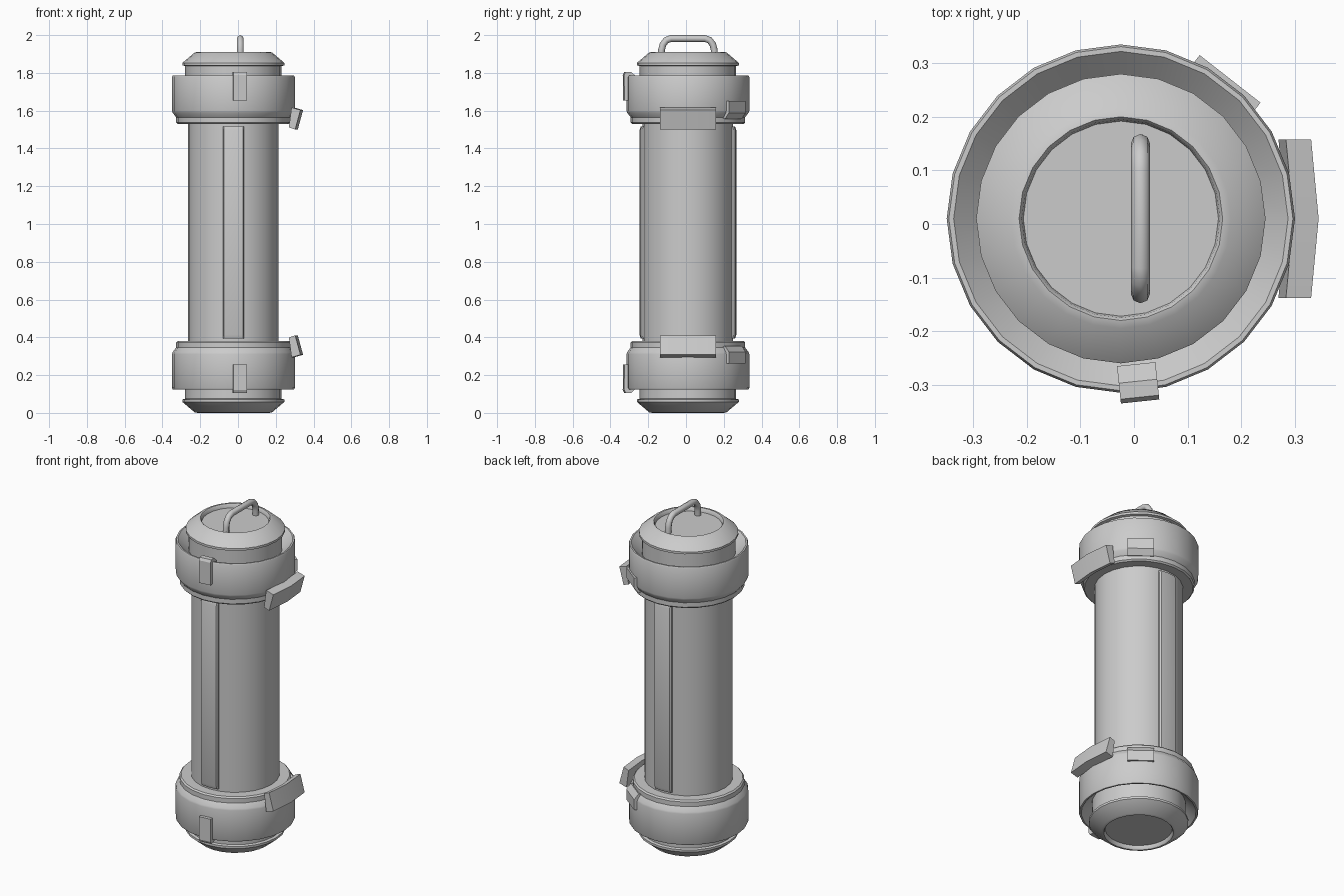
import bpy, bmesh, math
from mathutils import Vector

if "Cube" in bpy.data.objects:
    bpy.data.objects.remove(bpy.data.objects["Cube"])

CX, CY, H = -0.0245, 0.01, 1.911   # axis position, height without handle


def finish(bm, name, angle=35):
    bmesh.ops.recalc_face_normals(bm, faces=bm.faces[:])
    me = bpy.data.meshes.new(name)
    bm.to_mesh(me)
    bm.free()
    ob = bpy.data.objects.new(name, me)
    bpy.context.collection.objects.link(ob)
    bpy.ops.object.select_all(action='DESELECT')
    ob.select_set(True)
    bpy.context.view_layer.objects.active = ob
    bpy.ops.object.shade_smooth_by_angle(angle=math.radians(angle))
    return ob


def flip(profile):
    """Mirror a (radius, z) profile top to bottom."""
    return [(r, H - z) for r, z in profile]


def lathe(name, profile, closed=False, n=24):
    bm = bmesh.new()
    rings = []
    for r, z in profile:
        if r == 0:
            rings.append([bm.verts.new((CX, CY, z))] * n)
        else:
            rings.append([bm.verts.new((CX + r * math.cos(2 * math.pi * i / n),
                                        CY + r * math.sin(2 * math.pi * i / n), z))
                          for i in range(n)])
    pairs = list(zip(rings, rings[1:]))
    if closed:
        pairs.append((rings[-1], rings[0]))
    for a, b in pairs:
        for i in range(n):
            j = (i + 1) % n
            bm.faces.new(list(dict.fromkeys((a[i], a[j], b[j], b[i]))))
    return finish(bm, name)


def strip(name, profile, stations, angle):
    """Sweep a (radius, z) outline sideways; stations are (offset, radial shift)."""
    a = math.radians(angle)
    out, side = Vector((math.cos(a), math.sin(a), 0)), Vector((-math.sin(a), math.cos(a), 0))
    bm = bmesh.new()
    rings = [[bm.verts.new(Vector((CX, CY, z)) + out * (r + dr) + side * t)
              for r, z in profile] for t, dr in stations]
    n = len(profile)
    for p, q in zip(rings, rings[1:]):
        for i in range(n):
            j = (i + 1) % n
            bm.faces.new((p[i], p[j], q[j], q[i]))
    bm.faces.new(rings[0])
    bm.faces.new(rings[-1])
    return finish(bm, name, 25)


# Central tube
lathe("body_tube", [(0.24, 0.3), (0.24, 1.61)])

# Raised strips at front and back of the tube
panel = [(0.23, 0.395), (0.25, 0.395), (0.257, 0.415),
         (0.257, 1.495), (0.25, 1.515), (0.23, 1.515)]
arc = [(-0.056, -0.013), (-0.05, -0.005), (0, 0), (0.05, -0.005), (0.056, -0.013)]
strip("front_panel", panel, arc, -90)
strip("back_panel", panel, arc, 90)

# End fittings, modelled at the top and mirrored to the bottom
cap = [(0, 1.888), (0.182, 1.888), (0.185, 1.905), (0.19, 1.911), (0.205, 1.908),
       (0.27, 1.853), (0.27, 1.840), (0.255, 1.836), (0.255, 1.68)]
collar = [(0.23, 1.53), (0.295, 1.53), (0.303, 1.538), (0.303, 1.565), (0.322, 1.59),
          (0.325, 1.60), (0.325, 1.778), (0.321, 1.786), (0.312, 1.786), (0.25, 1.725)]
hook = [(0.318, 1.655), (0.342, 1.655), (0.343, 1.79), (0.335, 1.805), (0.305, 1.805),
        (0.273, 1.775), (0.273, 1.745), (0.305, 1.778), (0.318, 1.77)]
bracket = [(0.312, 1.65), (0.331, 1.65), (0.331, 1.588), (0.306, 1.556),
           (0.293, 1.56), (0.312, 1.59)]
lever = [(0.322, 1.617), (0.369, 1.603), (0.341, 1.50), (0.308, 1.512)]

for end, f in (("top", list), ("bottom", flip)):
    lathe(end + "_cap", f(cap))
    lathe(end + "_collar", f(collar), closed=True)
    strip(end + "_front_hook", f(hook), [(-0.036, 0), (0.036, 0)], -84)
    strip(end + "_rear_bracket", f(bracket), [(-0.072, 0), (0.072, 0)], 52)
    strip(end + "_lever", f(lever), [(-0.148, -0.014), (0, 0), (0.148, -0.014)], 0)

# Carrying handle
cu = bpy.data.curves.new("handle", 'CURVE')
cu.dimensions = '3D'
cu.bevel_depth = 0.018
cu.bevel_resolution = 2
cu.use_fill_caps = True
path = [(-0.13, 1.87), (-0.13, 1.92), (-0.122, 1.95), (-0.105, 1.973), (-0.08, 1.982),
        (0.10, 1.982), (0.125, 1.973), (0.142, 1.95), (0.15, 1.92), (0.15, 1.87)]
sp = cu.splines.new('POLY')
sp.points.add(len(path) - 1)
for p, (y, z) in zip(sp.points, path):
    p.co = (0.012, y, z, 1)
sp.use_smooth = True
bpy.context.collection.objects.link(bpy.data.objects.new("handle", cu))
